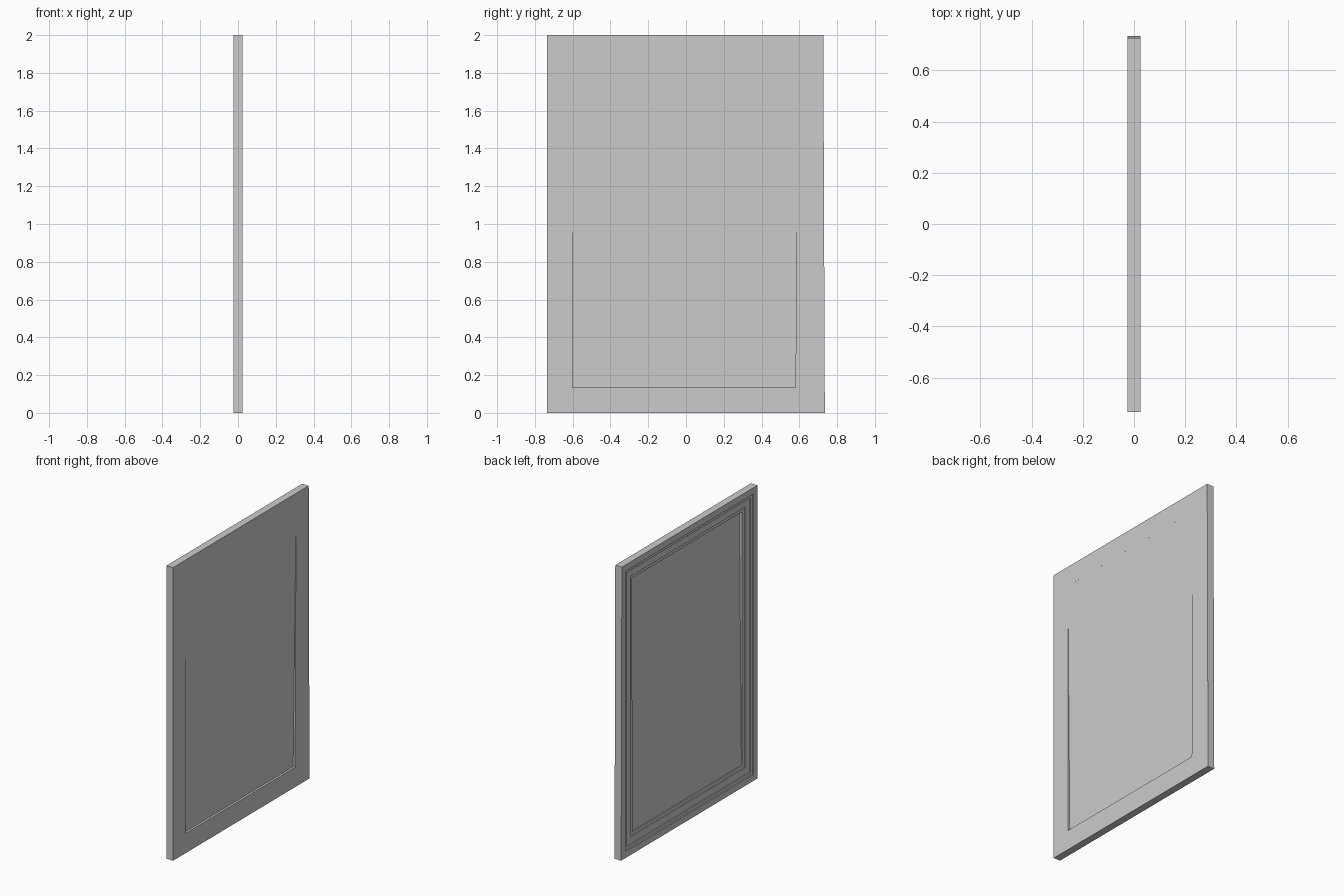
import bpy, bmesh

if "Cube" in bpy.data.objects:
    bpy.data.objects.remove(bpy.data.objects["Cube"])


def make(name, bm):
    bmesh.ops.recalc_face_normals(bm, faces=bm.faces)
    mesh = bpy.data.meshes.new(name)
    bm.to_mesh(mesh)
    bm.free()
    obj = bpy.data.objects.new(name, mesh)
    bpy.context.collection.objects.link(obj)
    return obj


def ring(d, x):
    # Rectangle inset by d; the +y edge leans in slightly toward the top
    t = d / 0.135
    low, high = 0.735 - d - 0.02 * t, 0.727 - d - 0.002 * t
    return [(x, -0.735 + d, d), (x, low, d), (x, high, 2 - d), (x, -0.735 + d, 2 - d)]


# Stepped frame: (inset, x) cross-section with mitred corners
profile = [(0, 0.025), (0, -0.025), (0.043, -0.025), (0.043, -0.017),
           (0.064, -0.017), (0.064, -0.010), (0.112, -0.010),
           (0.112, -0.004), (0.135, -0.004), (0.135, 0.025)]
bm = bmesh.new()
loops = [[bm.verts.new(p) for p in ring(d, x)] for d, x in profile]
for a, b in zip(loops, loops[1:] + loops[:1]):
    for i in range(4):
        j = (i + 1) % 4
        bm.faces.new((a[i], a[j], b[j], b[i]))
make("stepped_frame", bm)

# Thin inset panel, set back at the bottom and flush with the +x face at the top
bm = bmesh.new()
sides = []
for bottom_x, top_x in ((0.002, 0.017), (0.010, 0.0249)):
    corners = ring(0.135, 0)
    xs = (bottom_x, bottom_x, top_x, top_x)
    sides.append([bm.verts.new((x, y, z)) for x, (_, y, z) in zip(xs, corners)])
bm.faces.new(sides[0])
bm.faces.new(sides[1])
for i in range(4):
    j = (i + 1) % 4
    bm.faces.new((sides[0][i], sides[0][j], sides[1][j], sides[1][i]))
make("inset_panel", bm)
